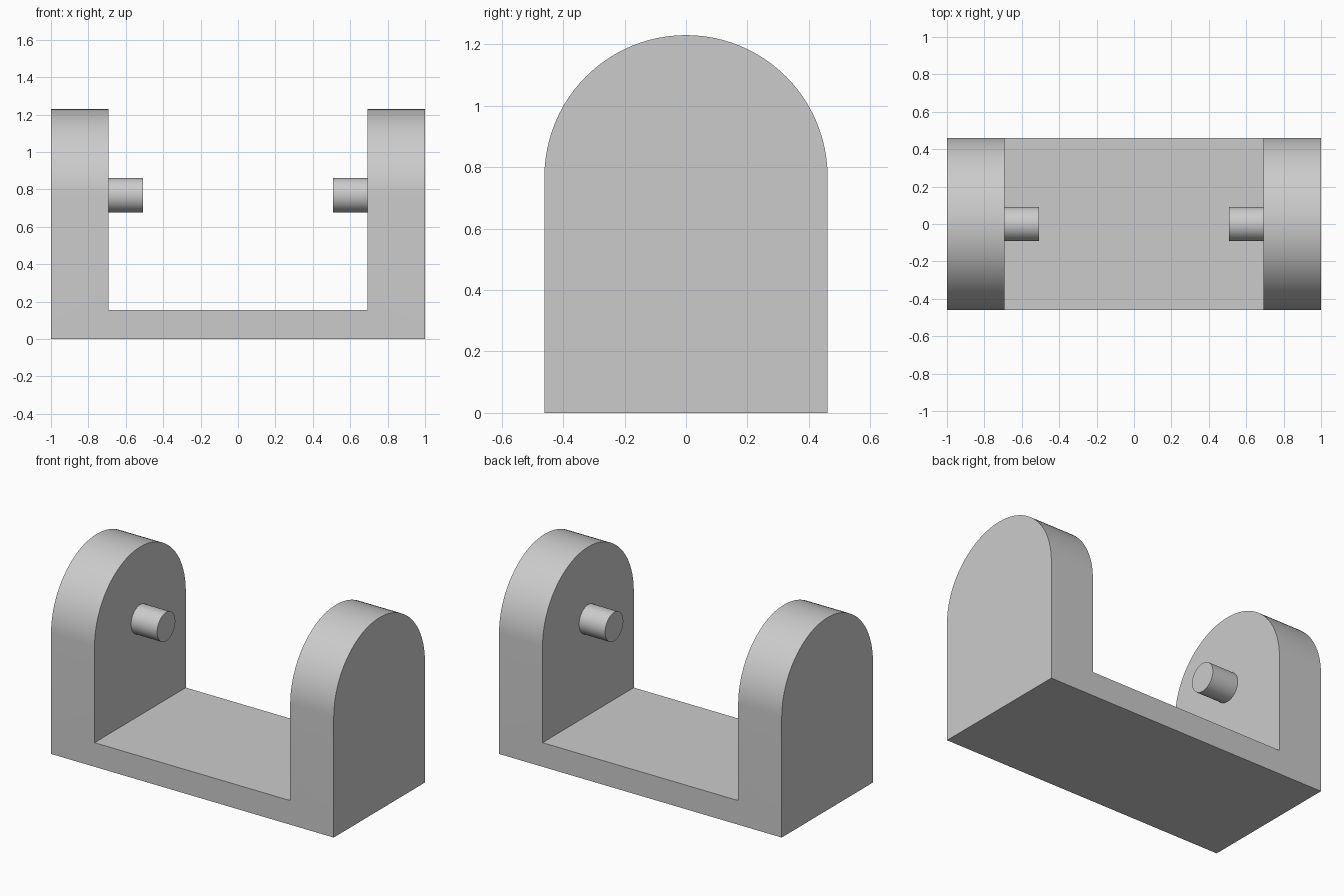
import bpy, bmesh, math

if "Cube" in bpy.data.objects:
    bpy.data.objects.remove(bpy.data.objects["Cube"], do_unlink=True)

HALF_LEN, INNER, HALF_DEPTH = 1.0, 0.692, 0.461
AXIS_Z, FLOOR_Z = 0.769, 0.154
PIN_R, PIN_TIP = 0.092, 0.508

grey = bpy.data.materials.new("plain grey")
grey.use_nodes = True
colour = (0.6, 0.6, 0.6, 1)
grey.diffuse_color = colour
grey.node_tree.nodes["Principled BSDF"].inputs["Base Color"].default_value = colour


def extrude_x(name, outline, x0, x1):
    """Extrude a closed (y, z) outline along x into a solid object."""
    bm = bmesh.new()
    face = bm.faces.new([bm.verts.new((x0, y, z)) for y, z in outline])
    moved = bmesh.ops.extrude_face_region(bm, geom=[face], use_keep_orig=True)["geom"]
    bmesh.ops.translate(bm, vec=(x1 - x0, 0, 0),
                        verts=[g for g in moved if isinstance(g, bmesh.types.BMVert)])
    bmesh.ops.recalc_face_normals(bm, faces=bm.faces[:])
    mesh = bpy.data.meshes.new(name)
    bm.to_mesh(mesh)
    bm.free()
    mesh.materials.append(grey)
    obj = bpy.data.objects.new(name, mesh)
    bpy.context.collection.objects.link(obj)
    return obj


def activate(obj):
    bpy.ops.object.select_all(action="DESELECT")
    obj.select_set(True)
    bpy.context.view_layer.objects.active = obj


def arc(radius, start, end, steps):
    angles = [start + (end - start) * i / steps for i in range(steps + 1)]
    return [(radius * math.cos(a), AXIS_Z + radius * math.sin(a)) for a in angles]


# Round-topped block running the full length
arch = [(-HALF_DEPTH, 0), (HALF_DEPTH, 0)] + arc(HALF_DEPTH, 0, math.pi, 48)
bracket = extrude_x("bracket", arch, -HALF_LEN, HALF_LEN)

# Cut the gap between the two uprights, leaving the base
gap = extrude_x("gap_cutter", [(-1, FLOOR_Z), (1, FLOOR_Z), (1, 2), (-1, 2)], -INNER, INNER)
gap.hide_render = True
cut = bracket.modifiers.new("gap", "BOOLEAN")
cut.operation, cut.solver, cut.object = "DIFFERENCE", "EXACT", gap
activate(bracket)
bpy.ops.object.modifier_apply(modifier=cut.name)
bpy.data.objects.remove(gap, do_unlink=True)

# Pivot pins facing each other from the inner walls
circle = arc(PIN_R, 0, 2 * math.pi, 48)[:-1]
pins = [extrude_x(name, circle, side * INNER, side * PIN_TIP)
        for name, side in (("left_pin", 1), ("right_pin", -1))]

for part in [bracket] + pins:
    activate(part)
    bpy.ops.object.shade_smooth_by_angle(angle=math.radians(30))
